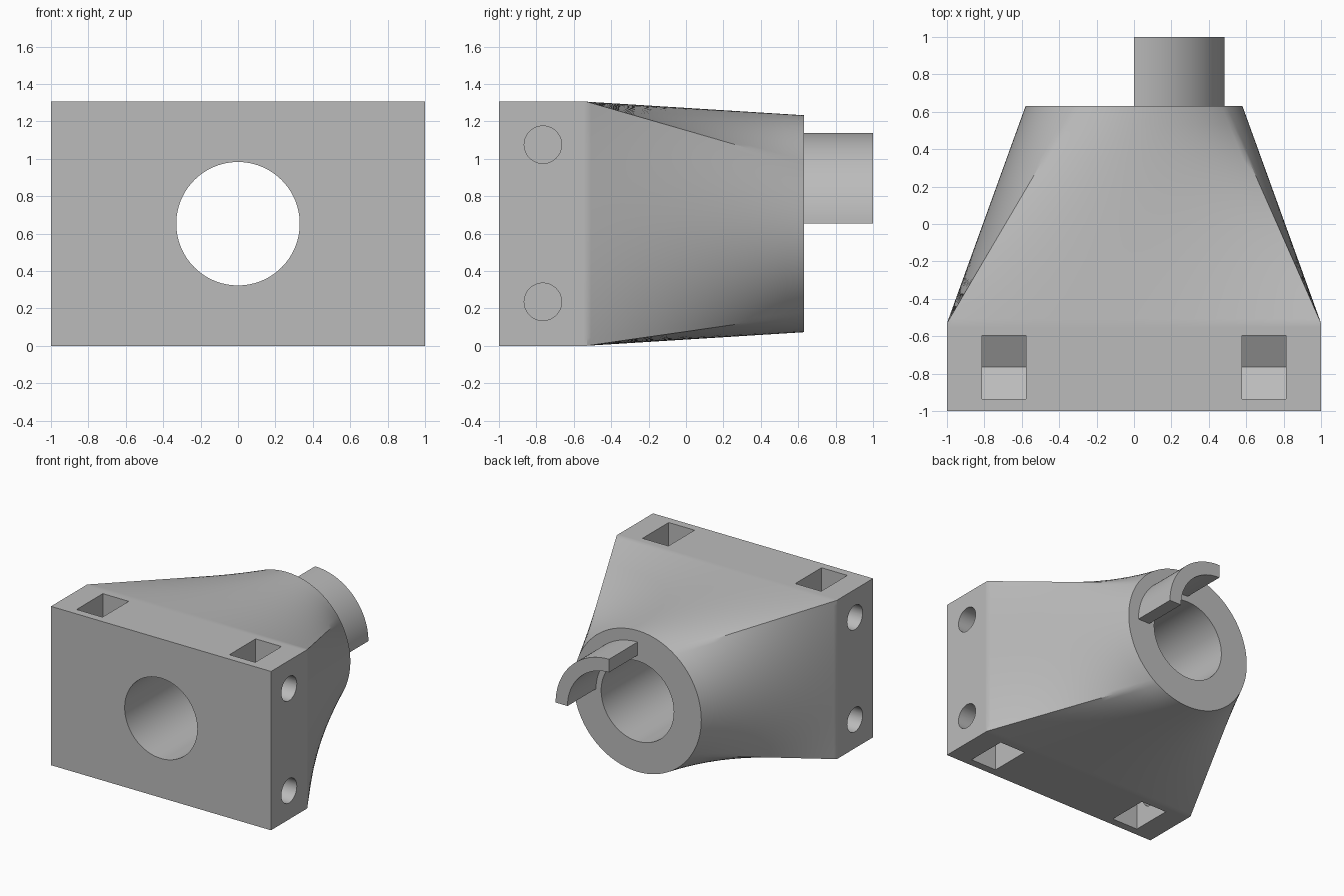
import bpy, bmesh
from math import sin, cos, pi, radians, atan2
from mathutils import Vector, Matrix

cube = bpy.data.objects.get("Cube")
if cube:
    bpy.data.objects.remove(cube, do_unlink=True)

H = 1.305            # block height
CZ = H / 2           # axis height
STEP = -0.53         # end of the straight block
BACK = 0.63          # plane of the round end
N = 32               # points along each side of the section

grey = bpy.data.materials.new("plain grey")
grey.use_nodes = True
grey.diffuse_color = (0.5, 0.5, 0.5, 1)
grey.node_tree.nodes["Principled BSDF"].inputs["Base Color"].default_value = (0.5, 0.5, 0.5, 1)


def make(name, bm):
    bmesh.ops.recalc_face_normals(bm, faces=bm.faces)
    mesh = bpy.data.meshes.new(name)
    bm.to_mesh(mesh)
    bm.free()
    mesh.materials.append(grey)
    ob = bpy.data.objects.new(name, mesh)
    bpy.context.collection.objects.link(ob)
    return ob


def smooth(ob):
    bpy.ops.object.select_all(action='DESELECT')
    ob.select_set(True)
    bpy.context.view_layer.objects.active = ob
    bpy.ops.object.shade_smooth_by_angle(angle=radians(30))


def extrude(name, outline, offset):
    """Prism from a flat outline."""
    bm = bmesh.new()
    offset = Vector(offset)
    a = [bm.verts.new(p) for p in outline]
    b = [bm.verts.new(Vector(p) + offset) for p in outline]
    bm.faces.new(a)
    bm.faces.new(b)
    for i in range(len(a)):
        j = (i + 1) % len(a)
        bm.faces.new((a[i], a[j], b[j], b[i]))
    return make(name, bm)


def circle_xz(r, start, sweep, n, y):
    return [(r * cos(start + sweep * i / n), y, CZ + r * sin(start + sweep * i / n))
            for i in range(n + 1)]


# Body: rectangular block lofted into a round end, corners spaced a quarter turn apart
corners = [Vector((1, 0, 0)), Vector((1, 0, H)), Vector((-1, 0, H)), Vector((-1, 0, 0))]
rect = [corners[s].lerp(corners[(s + 1) % 4], i / N) for s in range(4) for i in range(N)]
start = atan2(CZ, 1) - pi / 2
disc = [Vector(p) for p in circle_xz(0.58, start, 2 * pi, 4 * N, 0)[:-1]]

sections = [(-1, 0), (STEP - 0.02, 0), (STEP, 0)]
sections += [(STEP + (BACK - STEP) * t, t) for t in [0.02] + [k / 12 for k in range(1, 13)]]
bm = bmesh.new()
rings = [[bm.verts.new(p.lerp(q, t) + Vector((0, y, 0))) for p, q in zip(rect, disc)]
         for y, t in sections]
for r0, r1 in zip(rings, rings[1:]):
    for i in range(4 * N):
        j = (i + 1) % (4 * N)
        bm.faces.new((r0[i], r0[j], r1[j], r1[i]))
bm.faces.new(rings[0])
bm.faces.new(rings[-1])
body = make("body", bm)

# Cutters: main bore, then a screw hole and a hexagonal nut pocket at each corner
cutters = [extrude("bore_cutter", circle_xz(0.33, 0, 2 * pi, 96, -1.2)[:-1], (0, 2, 0))]
HY, AF = -0.765, 0.17
for sx in (1, -1):
    for z, up in ((1.075, 1), (0.235, -1)):
        hole = [(sx * 0.7, HY + 0.1 * cos(a * pi / 24), z + 0.1 * sin(a * pi / 24))
                for a in range(48)]
        cutters.append(extrude("screw_hole_cutter", hole, (sx * 0.5, 0, 0)))
        profile = [(-AF, 0.5), (-AF, -0.098), (0, -0.196), (AF, -0.098), (AF, 0.5)]
        pocket = [(sx * 0.577, HY + y, z + up * h) for y, h in profile]
        cutters.append(extrude("nut_pocket_cutter", pocket, (sx * 0.235, 0, 0)))

bpy.context.view_layer.objects.active = body
for c in cutters:
    c.hide_render = True
    mod = body.modifiers.new("cut", 'BOOLEAN')
    mod.operation = 'DIFFERENCE'
    mod.solver = 'EXACT'
    mod.object = c
    bpy.ops.object.modifier_apply(modifier=mod.name)
    bpy.data.objects.remove(c, do_unlink=True)
smooth(body)

# Quarter collar standing on the round end
outline = circle_xz(0.485, 0, pi / 2, 32, BACK - 0.02)
outline += circle_xz(0.377, pi / 2, -pi / 2, 32, BACK - 0.02)
collar = extrude("quarter_collar", outline, (0, 1.02 - BACK, 0))
smooth(collar)
